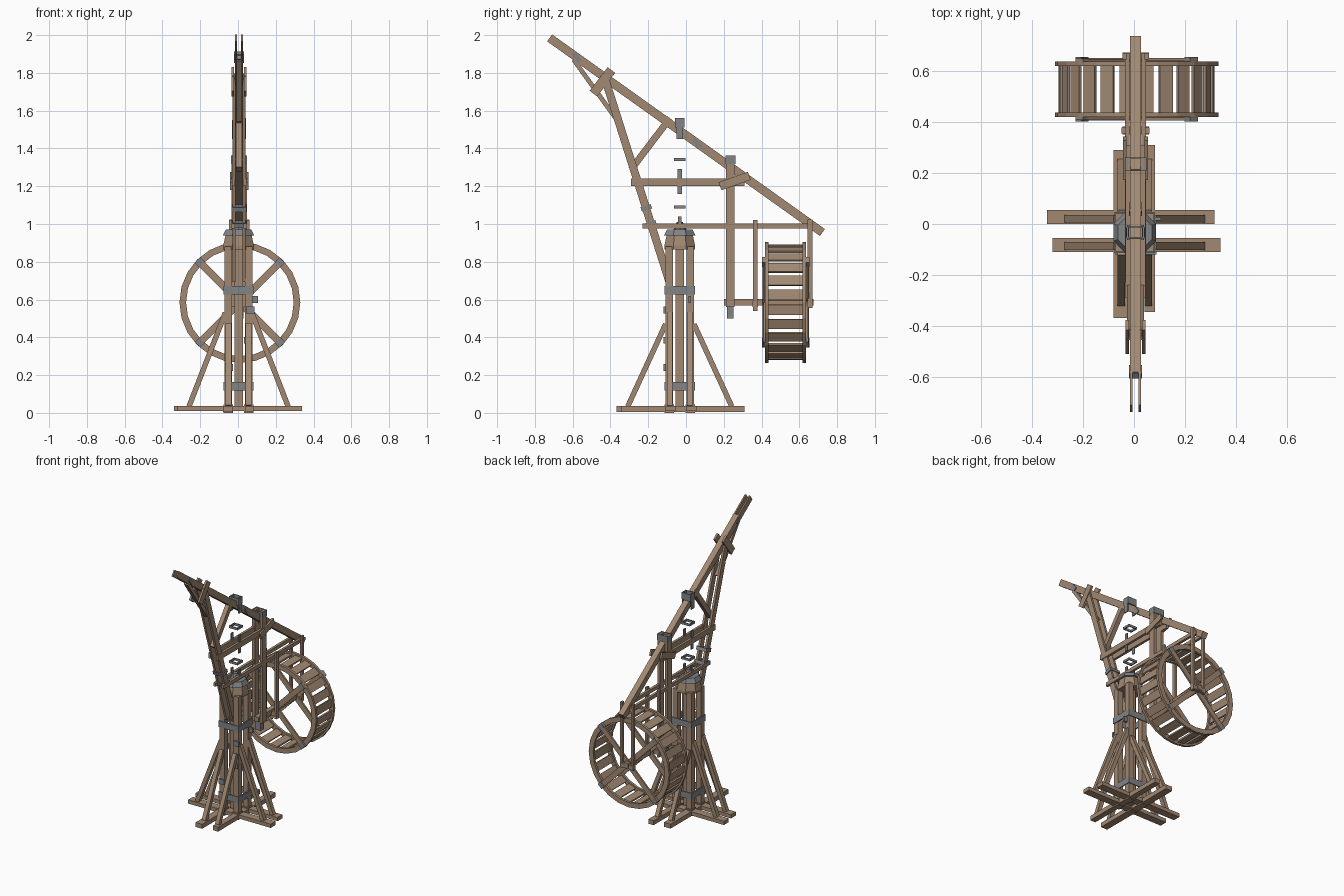
import bpy, bmesh, math
from mathutils import Vector, Matrix

if "Cube" in bpy.data.objects:
    bpy.data.objects.remove(bpy.data.objects["Cube"])


def material(name, col):
    m = bpy.data.materials.new(name)
    m.diffuse_color = (*col, 1)
    m.use_nodes = True
    m.node_tree.nodes["Principled BSDF"].inputs["Base Color"].default_value = m.diffuse_color
    return m


WOOD = material("wood", (0.36, 0.25, 0.17))
IRON = material("iron", (0.22, 0.23, 0.24))
MX, MY = 0.003, -0.033      # mast centre
JX = 0.006                  # jib centre plane


def finish(name, bm, mat):
    bmesh.ops.recalc_face_normals(bm, faces=bm.faces)
    me = bpy.data.meshes.new(name)
    bm.to_mesh(me)
    bm.free()
    ob = bpy.data.objects.new(name, me)
    bpy.context.collection.objects.link(ob)
    me.materials.append(mat)
    return ob


def beam(name, p, q, w, t, mat=WOOD):
    """Squared timber from p to q; w is its width across x, t the other way."""
    p, q = Vector(p), Vector(q)
    d = (q - p).normalized()
    ref = Vector((1, 0, 0)) if abs(d.x) < 0.3 else Vector((0, 1, 0))
    up = d.cross(ref).normalized()
    side = up.cross(d)
    rot = Matrix((side, up, d)).transposed().to_4x4()
    bm = bmesh.new()
    bmesh.ops.create_cube(bm, size=1, matrix=Matrix.Translation((p + q) / 2) @ rot
                          @ Matrix.Diagonal((w, t, (q - p).length, 1)))
    return finish(name, bm, mat)


def side_beam(name, a, b, w, t, x=0, mat=WOOD):
    """Timber lying in the y-z plane of the jib."""
    return beam(name, (JX + x, *a), (JX + x, *b), w, t, mat)


def pair(name, a, b, w, t, x):
    for s in (-1, 1):
        side_beam(name, a, b, w, t, s * x)


def ring(name, profile, n, matrix, mat, sx=1.0, sy=1.0, turn=0.0):
    """Closed (radius, height) profile swept in n flat segments."""
    bm = bmesh.new()
    loops = []
    for i in range(n):
        a = math.tau * i / n + turn
        loops.append([bm.verts.new(matrix @ Vector((r * math.cos(a) * sx, r * math.sin(a) * sy, z)))
                      for r, z in profile])
    k = len(profile)
    for i in range(n):
        for j in range(k):
            A, B = loops[i], loops[(i + 1) % n]
            bm.faces.new((A[j], B[j], B[(j + 1) % k], A[(j + 1) % k]))
    return finish(name, bm, mat)


def square_band(name, x, y, z, half_x, half_y, h, t=0.008, tilt=0.0):
    """Square iron strap around a timber."""
    m = Matrix.Translation((x, y, z)) @ Matrix.Rotation(tilt, 4, 'X')
    q = math.sqrt(2)
    prof = [(q, -h / 2), (q, h / 2), (q * (1 - t / half_x), h / 2), (q * (1 - t / half_x), -h / 2)]
    return ring(name, prof, 4, m, IRON, half_x, half_y, math.pi / 4)


# crossed ground beams, slightly staggered lengthwise
beam("base_beam", (-0.34, 0.027, 0.023), (0.315, 0.027, 0.023), 0.055, 0.027)
beam("base_beam", (-0.32, -0.083, 0.023), (0.338, -0.083, 0.023), 0.055, 0.027)
beam("base_beam", (-0.054, -0.368, 0.02), (-0.054, 0.29, 0.02), 0.052, 0.032)
beam("base_beam", (0.062, -0.345, 0.02), (0.062, 0.31, 0.02), 0.042, 0.032)
for sx in (-1, 1):
    for sy in (-1, 1):
        beam("base_foot", (MX + sx * 0.055, MY + sy * 0.055, 0), (MX + sx * 0.055, MY + sy * 0.055, 0.045), 0.05, 0.05)

# mast: a core with four corner posts
beam("mast_core", (MX, MY, 0.02), (MX, MY, 0.9), 0.045, 0.045)
for sx in (-1, 1):
    for sy in (-1, 1):
        beam("mast_post", (MX + sx * 0.055, MY + sy * 0.055, 0.03), (MX + sx * 0.055, MY + sy * 0.055, 0.88), 0.04, 0.04)

# raking braces, one for each beam end
for s in (-1, 1):
    for o in (-1, 1):
        beam("mast_brace", (MX + s * 0.262, MY + o * 0.053, 0.035),
             (MX + s * 0.07, MY + o * 0.053, 0.53), 0.03, 0.028)
        beam("mast_brace", (MX + o * 0.053, MY + s * 0.275, 0.035),
             (MX + o * 0.053, MY + s * 0.075, 0.47), 0.03, 0.028)

# iron straps on the mast and wedge pegs
for z in (0.14, 0.65):
    square_band("mast_strap", MX, MY, z, 0.08, 0.08, 0.045)
for x, y, z in ((0.065, -0.112, 0.545), (0.055, -0.112, 0.385), (-0.05, -0.112, 0.24), (0.083, 0.02, 0.6)):
    beam("mast_bracket", (x, y, z - 0.018), (x, y, z + 0.018), 0.045, 0.014, IRON)

# turning collar
M0 = Matrix.Translation((MX, MY, 0))
ring("collar", [(0.088, 0.865), (0.088, 0.885), (0.074, 0.945), (0.035, 0.945), (0.035, 0.865)],
     8, M0, WOOD, turn=math.pi / 8)
ring("collar_hoop", [(0.09, 0.94), (0.072, 0.972), (0.03, 0.972), (0.03, 0.94)],
     8, M0, IRON, turn=math.pi / 8)
ring("pivot_cap", [(0.034, 0.97), (0.016, 1.01), (0.001, 1.01), (0.001, 0.97)], 8, M0, IRON)

# jib with forked tip
TIP, TAIL = Vector((-0.722, 1.985)), Vector((0.722, 0.955))


def jib(t):
    return tuple(TIP.lerp(TAIL, t))


side_beam("jib", jib(0.09), jib(1), 0.042, 0.045)
pair("jib_fork", jib(0), jib(0.14), 0.01, 0.045, 0.016)

# main raking strut and its smaller stays
pair("main_strut", (-0.435, 1.79), (-0.09, 0.7), 0.016, 0.042, 0.026)
pair("strut_clamp", (-0.395, 1.815), (-0.49, 1.69), 0.014, 0.05, 0.033)
side_beam("tip_stay", (-0.595, 1.87), (-0.365, 1.55), 0.03, 0.024)
side_beam("knee_stay", (-0.085, 1.56), (-0.29, 1.29), 0.032, 0.036)
pair("upper_tie", (-0.29, 1.222), (0.31, 1.222), 0.018, 0.04, 0.03)
pair("tie_clamp", (0.18, 1.2), (0.335, 1.255), 0.014, 0.045, 0.042)
pair("lower_tie", (-0.23, 0.99), (0.67, 0.99), 0.018, 0.026, 0.032)

# hanging post and wheel hangers
pair("hanging_post", (0.235, 0.56), (0.235, 1.36), 0.022, 0.046, 0.03)
pair("front_hanger", (0.366, 0.54), (0.366, 1.02), 0.016, 0.025, 0.046)
pair("rear_hanger", (0.656, 0.555), (0.656, 1.025), 0.016, 0.025, 0.044)
for y in (0.366, 0.656):
    beam("axle_bearer", (JX - 0.052, y, 0.575), (JX + 0.052, y, 0.575), 0.03, 0.03)

# iron stirrups, straps and loose fittings above the mast
square_band("post_stirrup", JX, 0.235, 1.34, 0.042, 0.026, 0.045)
square_band("mast_stirrup", JX, MY, 1.535, 0.036, 0.024, 0.05)
for s in (-1, 1):
    beam("stirrup_cheek", (JX + s * 0.033, MY, 1.45), (JX + s * 0.033, MY, 1.55), 0.007, 0.035, IRON)
    beam("spindle_plate", (JX + s * 0.03, MY, 1.16), (JX + s * 0.03, MY, 1.29), 0.008, 0.024, IRON)
    beam("cap_plate", (JX + s * 0.03, MY, 1.0), (JX + s * 0.03, MY, 1.04), 0.008, 0.02, IRON)
for z in (1.342, 1.09):
    square_band("spindle_ring", JX, MY, z, 0.034, 0.03, 0.016)
TILT = math.atan2(0.345, 1.09)
for y, z in ((-0.21, 1.085), (-0.185, 1.0)):
    square_band("strut_strap", JX, y, z, 0.04, 0.028, 0.025, tilt=TILT)
for t in (0.1, 0.54):
    square_band("jib_strap", JX, *jib(t), 0.026, 0.028, 0.025, 0.006,
                tilt=math.atan2(1.444, -1.03))
beam("post_hook", (JX, 0.235, 0.5), (JX, 0.235, 0.57), 0.045, 0.035, IRON)

# treadwheel: two rims, treads, spokes and axle
WX, WZ, R, N = 0.01, 0.585, 0.32, 24
for y in (0.428, 0.627):
    M = Matrix.Translation((WX, y, WZ)) @ Matrix.Rotation(math.pi / 2, 4, 'X')
    ring("wheel_rim", [(R, -0.009), (R, 0.009), (R - 0.035, 0.009), (R - 0.035, -0.009)], N, M, WOOD)
for i in range(N):
    a = math.tau * (i + 0.5) / N
    bm = bmesh.new()
    bmesh.ops.create_cube(bm, size=1, matrix=Matrix.Translation((WX, 0.527, WZ)) @ Matrix.Rotation(a, 4, 'Y')
                          @ Matrix.Translation((0, 0, R - 0.021)) @ Matrix.Diagonal((0.055, 0.2, 0.012, 1)))
    finish("wheel_tread", bm, WOOD)
for y, o in ((0.411, 0.005), (0.644, -0.005)):
    for k, a in enumerate((math.pi / 4, -math.pi / 4)):
        d = Vector((math.cos(a), 0, math.sin(a))) * (R - 0.002)
        c = Vector((WX, y + (o if k else 0), WZ))
        beam("wheel_spoke", c - d, c + d, 0.012, 0.038)
        for s in (-1, 1):
            e = c + d * s * 0.95
            beam("spoke_clip", e - d * 0.05, e + d * 0.05, 0.018, 0.042, IRON)
beam("wheel_axle", (JX, 0.2, WZ), (JX, 0.675, WZ), 0.034, 0.034)
